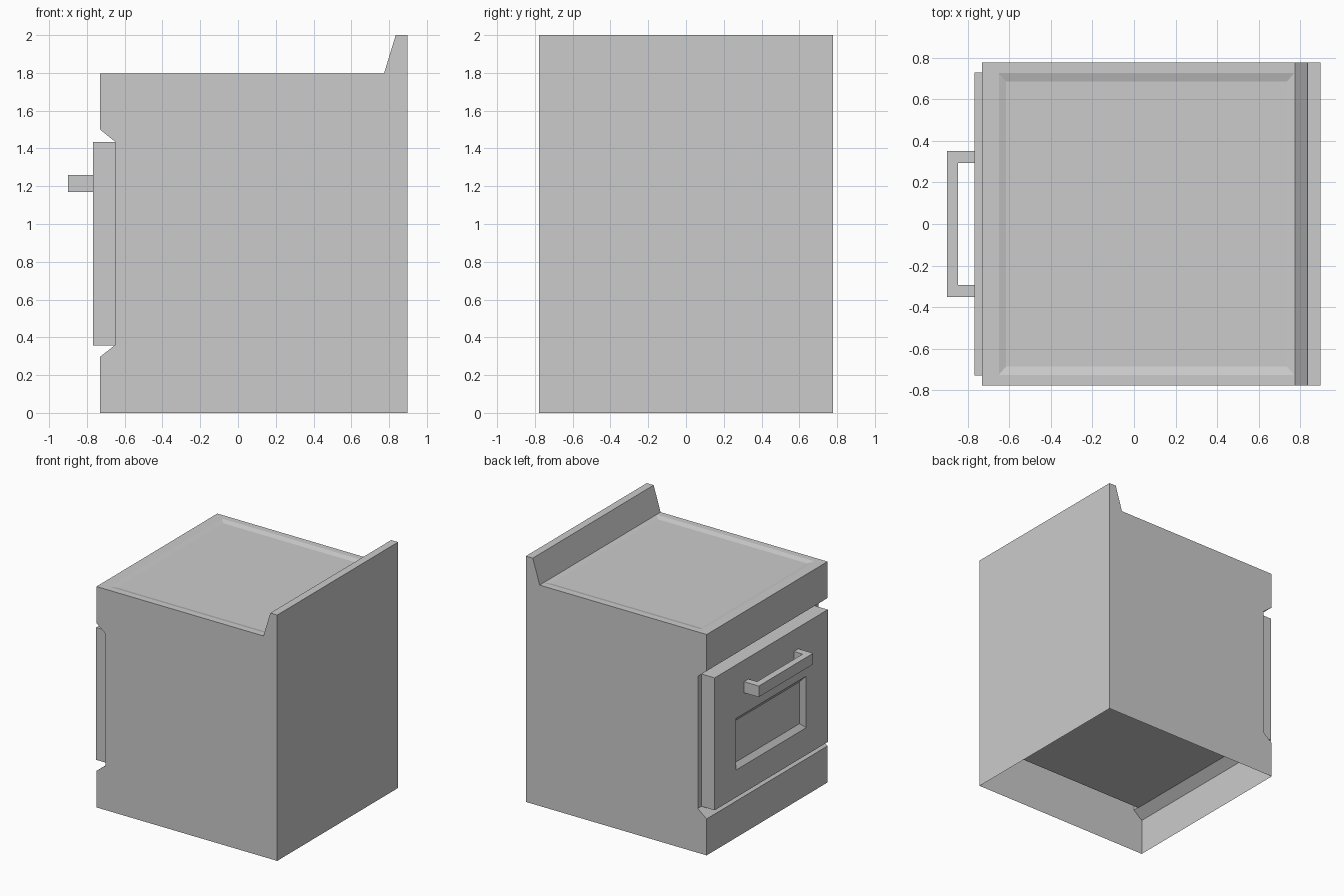
import bpy, bmesh

if "Cube" in bpy.data.objects:
    bpy.data.objects.remove(bpy.data.objects["Cube"])


def finish(bm, name):
    mesh = bpy.data.meshes.new(name)
    bm.to_mesh(mesh)
    bm.free()
    obj = bpy.data.objects.new(name, mesh)
    bpy.context.collection.objects.link(obj)
    return obj


def prism(points, place, a, b):
    """Extrude a 2D outline from a to b; place maps (u, v, depth) to xyz."""
    bm = bmesh.new()
    ends = [[bm.verts.new(place(u, v, d)) for u, v in points] for d in (a, b)]
    n = len(points)
    for end in ends:
        bm.faces.new(end)
    for i in range(n):
        j = (i + 1) % n
        bm.faces.new((ends[0][i], ends[0][j], ends[1][j], ends[1][i]))
    bmesh.ops.recalc_face_normals(bm, faces=bm.faces)
    return bm


def rect(u0, u1, v0, v1):
    return [(u0, v0), (u1, v0), (u1, v1), (u0, v1)]


def recess(bm, face, rings):
    """Replace a quad by nested rectangular rings, the last one filled."""
    outer = list(face.verts)
    bmesh.ops.delete(bm, geom=[face], context='FACES_ONLY')
    for ring in rings:
        left = [bm.verts.new(p) for p in ring]
        # match every outer corner to its nearest ring corner
        inner = []
        for v in outer:
            best = min(left, key=lambda w: (w.co - v.co).length)
            left.remove(best)
            inner.append(best)
        for i in range(4):
            j = (i + 1) % 4
            bm.faces.new((outer[i], outer[j], inner[j], inner[i]))
        outer = inner
    bm.faces.new(outer)


def find_face(bm, direction, axis, value):
    bm.normal_update()
    return next(f for f in bm.faces if f.normal[axis] * direction > 0.9
                and abs(f.calc_center_median()[axis] - value) < 1e-3)


# Body shell with backsplash and a notched front, open underneath
W = 0.777
profile = [(-0.73, 0), (0.897, 0), (0.897, 2), (0.835, 2), (0.773, 1.797),
           (-0.73, 1.797), (-0.73, 1.5), (-0.65, 1.435), (-0.65, 0.36), (-0.73, 0.297)]
bm = prism(profile, lambda u, v, d: (u, d, v), -W, W)
# shallow cooktop
recess(bm, find_face(bm, 1, 2, 1.797), [
    [(x, y, 1.797) for x, y in rect(-0.65, 0.77, -0.725, 0.725)],
    [(x, y, 1.785) for x, y in rect(-0.615, 0.735, -0.685, 0.685)]])
bmesh.ops.delete(bm, geom=[find_face(bm, -1, 2, 0)], context='FACES_ONLY')
finish(bm, "stove_body")

# Oven box: its front is the door, its underside shows through the open base
bm = prism(rect(-0.727, 0.727, 0.358, 1.435), lambda u, v, d: (d, u, v), 0.77, -0.767)
# sunken window with sloped edges
recess(bm, find_face(bm, -1, 0, -0.767), [
    [(-0.767, y, z) for y, z in rect(-0.45, 0.45, 0.58, 1.0)],
    [(-0.735, y, z) for y, z in rect(-0.41, 0.41, 0.62, 0.96)]])
finish(bm, "oven_box_and_door")

# U-shaped door handle
u_shape = [(-0.767, -0.35), (-0.9, -0.35), (-0.9, 0.35), (-0.767, 0.35),
           (-0.767, 0.293), (-0.845, 0.293), (-0.845, -0.293), (-0.767, -0.293)]
finish(prism(u_shape, lambda u, v, d: (u, v, d), 1.17, 1.26), "door_handle")
